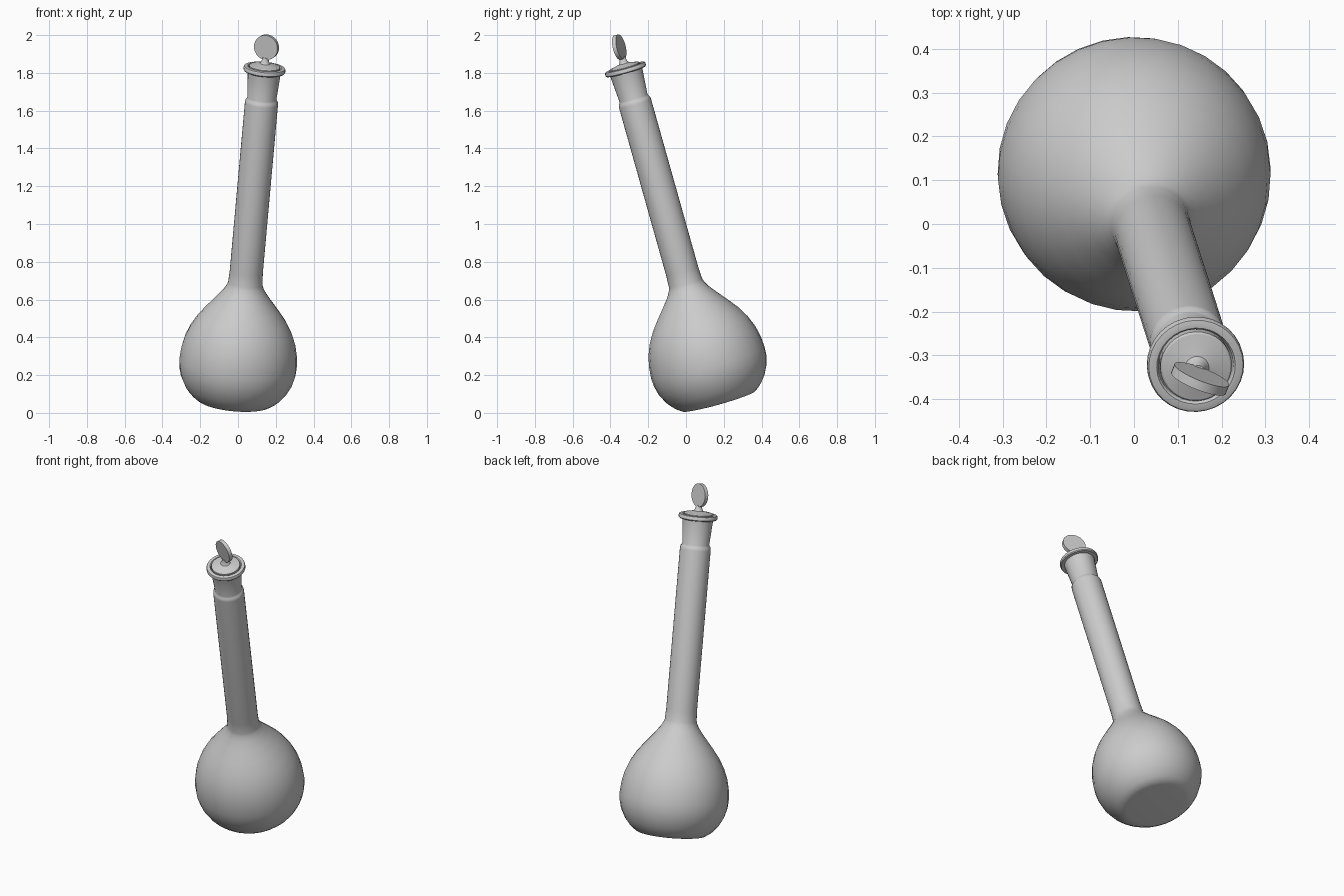
import bpy, bmesh, math
from mathutils import Matrix, Vector

if "Cube" in bpy.data.objects:
    bpy.data.objects.remove(bpy.data.objects["Cube"])

# Tilted frame shared by all parts: local z is the flask axis, local x lies in the handle plane
axis = Vector((0.0863, -0.2695, 0.959)).normalized()
side = Vector((0.93, -0.37, 0))
side = (side - axis * side.dot(axis)).normalized()
frame = Matrix((side, axis.cross(side), axis)).transposed().to_4x4()
frame.translation = (-0.018, 0.174, 0.059)


def finish(name, bm, angle):
    bmesh.ops.remove_doubles(bm, verts=bm.verts, dist=1e-5)
    bmesh.ops.recalc_face_normals(bm, faces=bm.faces)
    mesh = bpy.data.meshes.new(name)
    bm.to_mesh(mesh)
    bm.free()
    ob = bpy.data.objects.new(name, mesh)
    bpy.context.collection.objects.link(ob)
    ob.matrix_world = frame
    bpy.ops.object.select_all(action='DESELECT')
    ob.select_set(True)
    bpy.context.view_layer.objects.active = ob
    bpy.ops.object.shade_smooth_by_angle(angle=math.radians(angle))
    return ob


def lathe(name, profile, steps=32, angle=30):
    """Spin (radius, height) points around the flask axis."""
    bm = bmesh.new()
    vs = [bm.verts.new((r, 0, h)) for r, h in profile]
    es = [bm.edges.new(p) for p in zip(vs, vs[1:])]
    bmesh.ops.spin(bm, geom=vs + es, cent=(0, 0, 0), axis=(0, 0, 1),
                   angle=math.tau, steps=steps)
    return finish(name, bm, angle)


# Bulb, neck, ground-joint collar, rim and inner mouth in one profile
lathe("flask_body", [
    (0, 0), (0.17, 0), (0.2, 0.003), (0.225, 0.02), (0.247, 0.041), (0.27, 0.07),
    (0.296, 0.12), (0.309, 0.17), (0.312, 0.215), (0.307, 0.275), (0.294, 0.335),
    (0.27, 0.395), (0.235, 0.455), (0.19, 0.513), (0.145, 0.567), (0.112, 0.61),
    (0.097, 0.637), (0.091, 0.655), (0.088, 0.72), (0.088, 1.648), (0.086, 1.66),
    (0.08, 1.668), (0.077, 1.676), (0.088, 1.822), (0.107, 1.822), (0.111, 1.827),
    (0.111, 1.84), (0.108, 1.846), (0.1, 1.848), (0.09, 1.848), (0.086, 1.843),
    (0.072, 1.67), (0.08, 1.64)])

# Stopper: tapered plug, domed top and short stem
lathe("stopper", [
    (0, 1.68), (0.07, 1.68), (0.082, 1.838), (0.082, 1.851), (0.078, 1.855),
    (0.05, 1.861), (0.028, 1.867), (0.021, 1.876), (0.016, 1.9), (0, 1.9)])

# Disc-shaped grip standing on the stem
bm = bmesh.new()
bmesh.ops.create_cone(bm, cap_ends=True, segments=32, radius1=0.067, radius2=0.067, depth=0.022,
                      matrix=Matrix.Translation((0, 0, 1.957)) @ Matrix.Rotation(math.pi / 2, 4, 'X'))
finish("stopper_grip", bm, 30)
